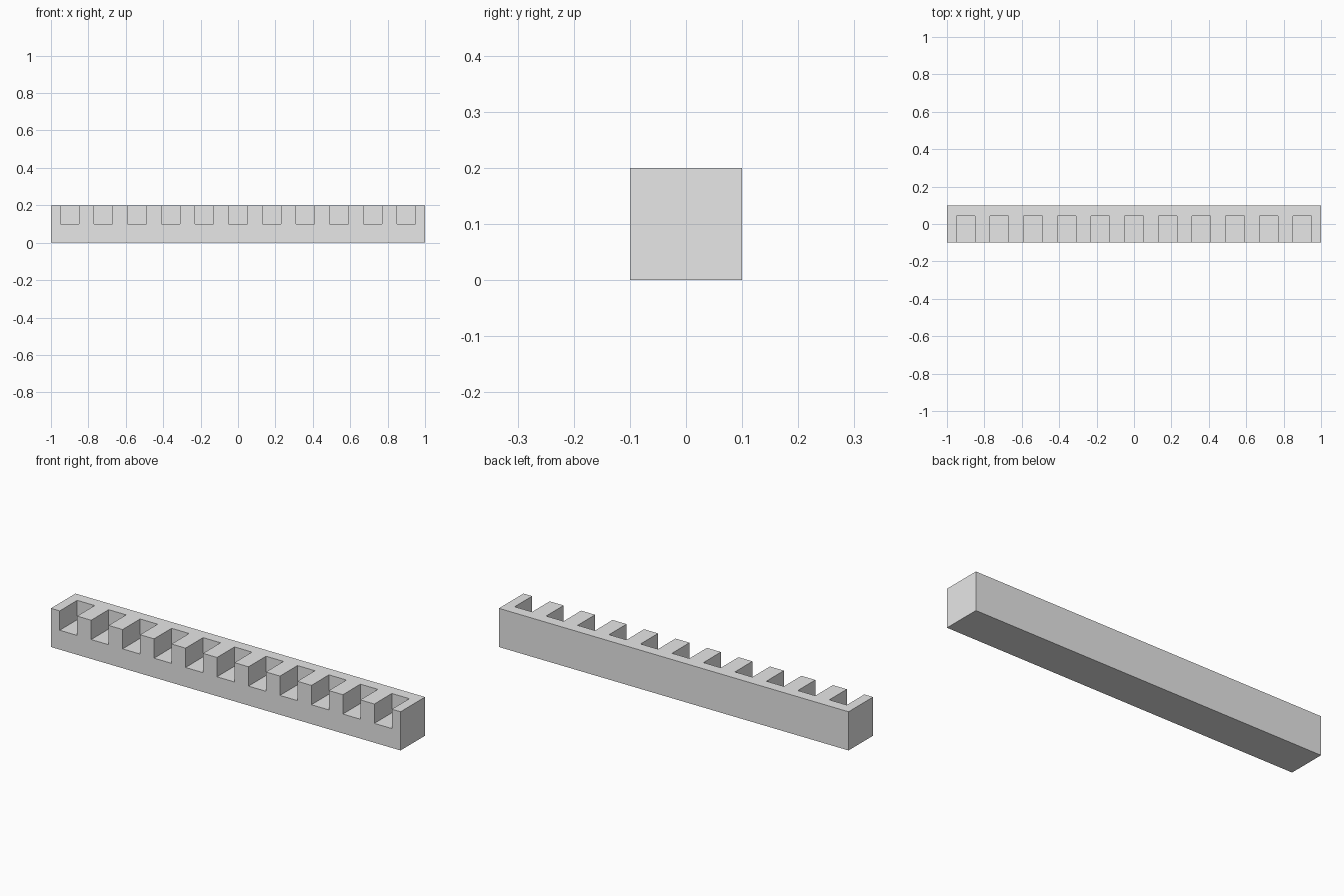
import bpy
import bmesh

LENGTH, DEPTH, HEIGHT = 2.0, 0.2, 0.2
NOTCHES, PITCH, NOTCH_WIDTH = 11, 0.18, 0.1
NOTCH_FLOOR, NOTCH_BACK = 0.1, 0.043

cube = bpy.data.objects.get("Cube")
if cube:
    bpy.data.objects.remove(cube, do_unlink=True)

grey = bpy.data.materials.new("light grey")
grey.use_nodes = True
grey.diffuse_color = (0.8, 0.8, 0.8, 1)
grey.node_tree.nodes["Principled BSDF"].inputs["Base Color"].default_value = grey.diffuse_color


def extruded_profile(name, outline, y_front, y_back):
    """Extrude an x-z outline along y into a solid object."""
    bm = bmesh.new()
    face = bm.faces.new([bm.verts.new((x, y_front, z)) for x, z in outline])
    moved = bmesh.ops.extrude_face_region(bm, geom=[face])["geom"]
    bmesh.ops.translate(bm, vec=(0, y_back - y_front, 0),
                        verts=[v for v in moved if isinstance(v, bmesh.types.BMVert)])
    bmesh.ops.recalc_face_normals(bm, faces=bm.faces)
    mesh = bpy.data.meshes.new(name)
    bm.to_mesh(mesh)
    bm.free()
    mesh.materials.append(grey)
    obj = bpy.data.objects.new(name, mesh)
    bpy.context.collection.objects.link(obj)
    return obj


# Solid bar
half = LENGTH / 2
bar = extruded_profile("notched_bar",
                       [(-half, 0), (half, 0), (half, HEIGHT), (-half, HEIGHT)],
                       -DEPTH / 2, DEPTH / 2)

# Row of notches, open at the front and top
cutter = extruded_profile("notch_cutter",
                          [(-NOTCH_WIDTH / 2, NOTCH_FLOOR), (NOTCH_WIDTH / 2, NOTCH_FLOOR),
                           (NOTCH_WIDTH / 2, HEIGHT + 0.1), (-NOTCH_WIDTH / 2, HEIGHT + 0.1)],
                          -DEPTH, NOTCH_BACK)
cutter.location.x = -PITCH * (NOTCHES - 1) / 2
cutter.hide_render = True
cutter.display_type = 'WIRE'
row = cutter.modifiers.new("notch_row", 'ARRAY')
row.count = NOTCHES
row.use_relative_offset = False
row.use_constant_offset = True
row.constant_offset_displace = (PITCH, 0, 0)

cut = bar.modifiers.new("cut_notches", 'BOOLEAN')
cut.operation = 'DIFFERENCE'
cut.solver = 'EXACT'
cut.object = cutter
cutter.hide_set(True)
